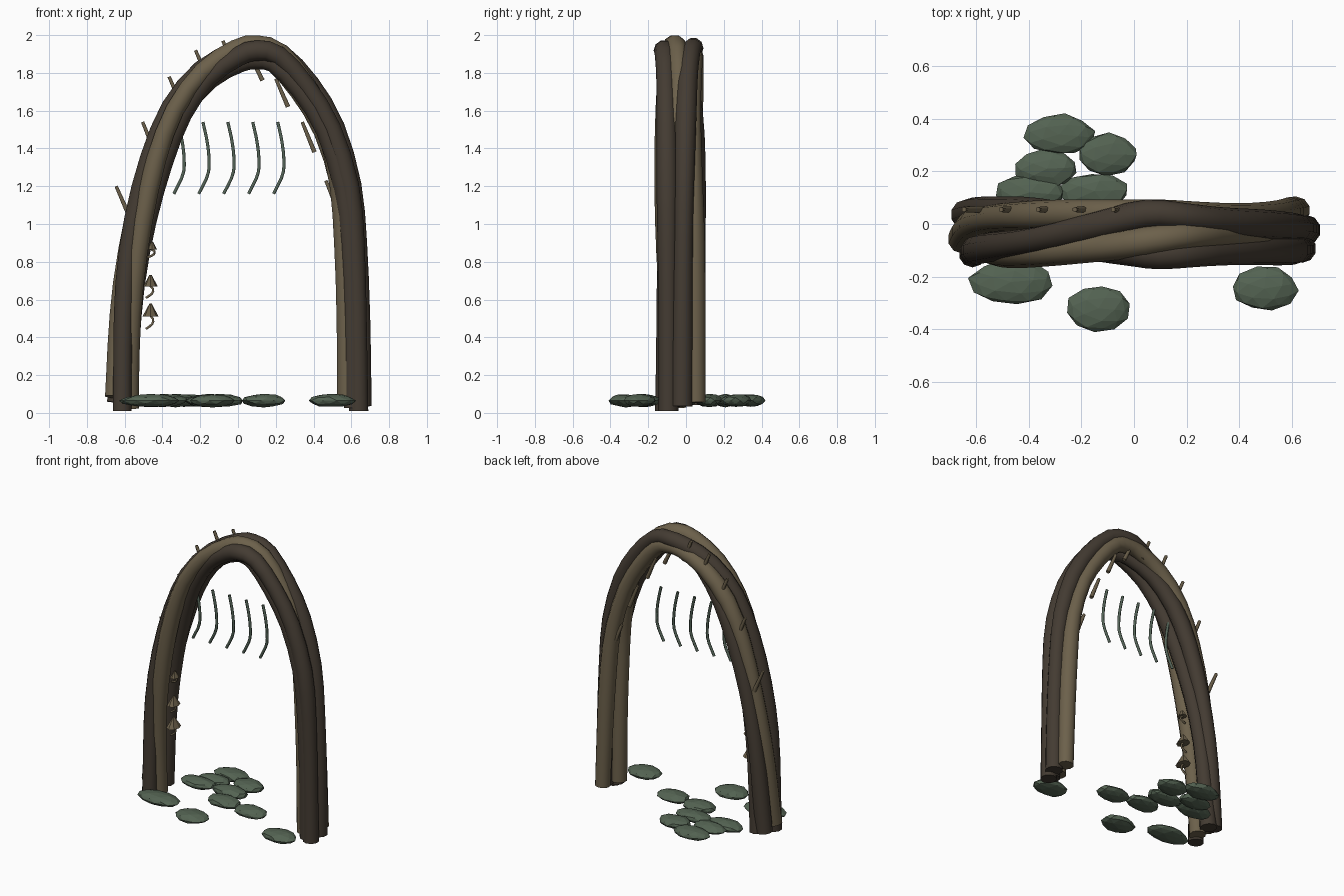
import bpy, bmesh, math, random
from mathutils import Vector

if "Cube" in bpy.data.objects:
    bpy.data.objects.remove(bpy.data.objects["Cube"])

random.seed(4)


def material(name, color):
    m = bpy.data.materials.new(name)
    m.diffuse_color = (*color, 1)
    m.use_nodes = True
    m.node_tree.nodes["Principled BSDF"].inputs["Base Color"].default_value = m.diffuse_color
    return m


DARK = material("dark bark", (0.057, 0.044, 0.032))
LIGHT = material("light bark", (0.150, 0.118, 0.070))
STONE = material("mossy stone", (0.088, 0.125, 0.085))
VINE = material("vine green", (0.090, 0.130, 0.098))


def finish(name, bm, mat, smooth=True):
    bmesh.ops.recalc_face_normals(bm, faces=bm.faces)
    mesh = bpy.data.meshes.new(name)
    bm.to_mesh(mesh)
    bm.free()
    mesh.materials.append(mat)
    ob = bpy.data.objects.new(name, mesh)
    bpy.context.collection.objects.link(ob)
    if smooth:
        bpy.ops.object.select_all(action='DESELECT')
        ob.select_set(True)
        bpy.context.view_layer.objects.active = ob
        bpy.ops.object.shade_smooth_by_angle(angle=math.radians(62))
    return ob


def catmull(pts, u):
    """Point on a smooth curve through pts, u in 0..1."""
    s = min(max(u, 0), 1) * (len(pts) - 1)
    i = min(int(s), len(pts) - 2)
    f = s - i
    b, c = pts[i], pts[i + 1]
    a = pts[i - 1] if i else b * 2 - c
    d = pts[i + 2] if i + 2 < len(pts) else c * 2 - b
    return 0.5 * (2 * b + (c - a) * f + (2 * a - 5 * b + 4 * c - d) * f * f
                  + (3 * b - a - 3 * c + d) * f ** 3)


def tube(name, path, radii, sides, mat):
    """Capped tube along a path that runs mostly in the XZ plane."""
    bm = bmesh.new()
    rings = []
    for i, p in enumerate(path):
        tan = (path[min(i + 1, len(path) - 1)] - path[max(i - 1, 0)]).normalized()
        side = Vector((0, 1, 0))
        side = (side - tan * side.dot(tan)).normalized()
        up = tan.cross(side)
        rings.append([bm.verts.new(p + radii[i] * (side * math.cos(k * math.tau / sides)
                                                   + up * math.sin(k * math.tau / sides)))
                      for k in range(sides)])
    for a, b in zip(rings, rings[1:]):
        for k in range(sides):
            j = (k + 1) % sides
            bm.faces.new((a[k], a[j], b[j], b[k]))
    bm.faces.new(rings[0])
    bm.faces.new(rings[-1])
    return finish(name, bm, mat)


# Arch centre line
CENTRE_Y = -0.03
arch = [Vector((x, CENTRE_Y, z)) for x, z in (
    (-0.615, 0.03), (-0.60, 0.35), (-0.575, 0.68), (-0.52, 1.02), (-0.435, 1.34),
    (-0.325, 1.60), (-0.17, 1.79), (0.0, 1.89), (0.10, 1.91), (0.21, 1.88),
    (0.35, 1.72), (0.475, 1.50), (0.565, 1.20), (0.595, 0.90), (0.608, 0.50), (0.613, 0.03))]

# Stems woven around the centre line: angle keys from left foot to right foot
# (0 = outside of the arch, 90 = back), pull towards the core, end heights
STEPS = 30
stems = (
    ("light_stem_back", LIGHT, (-20, 30, 50, 120, 138, 122, 85), {}, 0.06, 0.03),
    ("dark_stem_back", DARK, (52, 90, 130, 190, 235, 260, 262), {5: 0.75, 6: 0.75}, 0.03, 0.0),
    ("dark_stem_front", DARK, (124, 150, 205, 275, 295, 305, 310), {}, 0.02, -0.015),
    ("light_stem_front", LIGHT, (196, 240, 285, 335, 350, 212, 212), {4: 0.5}, 0.0, 0.03),
    ("dark_stem_middle", DARK, (268, 310, 340, 415, 385, 372, 365), {}, -0.015, 0.01))
for n, (name, mat, angles, pull, left_lift, right_lift) in enumerate(stems):
    keys = [Vector((math.cos(math.radians(a)), math.sin(math.radians(a)), 0)) * pull.get(k, 1)
            for k, a in enumerate(angles)]
    path, radii = [], []
    for i in range(STEPS + 1):
        t = i / STEPS
        tan = (catmull(arch, t + 0.01) - catmull(arch, t - 0.01)).normalized()
        out = Vector((-tan.z, 0, tan.x))
        off = catmull(keys, t)
        p = catmull(arch, t) + out * 0.040 * off.x + Vector((0, 0.083 * off.y, 0))
        if i == 0:
            p.z = 0.025 + left_lift
        elif i == STEPS:
            p.z = 0.025 + right_lift
        path.append(p)
        radii.append(0.054 + 0.003 * math.sin(t * 23 + n))
    tube(name, path, radii, 10, mat)

# Short twigs sticking out of the light stem: base x, base z, tip x, tip z
twigs = ((-0.575, 1.04, -0.645, 1.20), (-0.44, 1.38, -0.505, 1.54), (-0.30, 1.63, -0.365, 1.78),
         (-0.16, 1.77, -0.225, 1.92), (-0.02, 1.82, -0.08, 1.97), (0.13, 1.76, 0.06, 1.90),
         (0.265, 1.62, 0.20, 1.77), (0.405, 1.38, 0.34, 1.54), (0.53, 1.07, 0.465, 1.23))
for i, (x0, z0, x1, z1) in enumerate(twigs):
    tube(f"twig_{i}", [Vector((x0, 0.055, z0)), Vector((x1, 0.055, z1))], [0.014, 0.010], 6, LIGHT)

# Hanging vines
curl = [Vector(p) for p in ((0, 0, 1.54), (0.022, 0, 1.44), (0.033, 0, 1.34),
                            (0.026, 0, 1.26), (-0.022, 0, 1.16))]
for i in range(5):
    base = Vector((-0.318 + 0.132 * i, -0.02, 0))
    tube(f"hanging_vine_{i}", [base + catmull(curl, k / 10) for k in range(11)],
         [0.0095] * 11, 6, VINE)

# Small wide fungus caps with curled stalks on the inner left leg
for i, (x, z, r) in enumerate(((-0.455, 0.885, 0.026), (-0.463, 0.70, 0.038), (-0.463, 0.545, 0.042))):
    bm = bmesh.new()
    bmesh.ops.create_cone(bm, cap_ends=True, segments=8, radius1=r, radius2=0.006, depth=r * 1.6)
    for v in bm.verts:
        v.co = (x + v.co.x, -0.06 + 1.4 * v.co.y, z + v.co.z)
    finish(f"fungus_cap_{i}", bm, LIGHT, False)
    hook = [Vector(p) for p in ((x - 0.02, -0.06, z - 0.01), (x + 0.012, -0.06, z - 1.1 * r),
                                (x + 0.008, -0.06, z - 1.8 * r), (x - 0.025, -0.06, z - 2.4 * r))]
    tube(f"fungus_stalk_{i}", [catmull(hook, k / 6) for k in range(7)], [0.007] * 7, 6, LIGHT)

# Flat stepping stones: x, y, half width, half depth
stones = ((-0.285, 0.34, 0.135, 0.078), (-0.10, 0.265, 0.117, 0.082), (-0.33, 0.21, 0.122, 0.073),
          (-0.395, 0.12, 0.13, 0.073), (-0.15, 0.125, 0.135, 0.07), (-0.09, -0.02, 0.125, 0.078),
          (0.135, -0.05, 0.122, 0.078), (-0.467, -0.22, 0.158, 0.088),
          (-0.135, -0.32, 0.122, 0.09), (0.495, -0.245, 0.126, 0.085))
for i, (x, y, rx, ry) in enumerate(stones):
    bm = bmesh.new()
    bmesh.ops.create_icosphere(bm, subdivisions=2, radius=1)
    turn = random.uniform(-0.3, 0.3)
    for v in bm.verts:
        n = v.co * random.uniform(0.92, 1.05)
        a = math.atan2(n.y, n.x) + turn
        h = math.hypot(n.x, n.y)
        v.co = (x + rx * h * math.cos(a), y + ry * h * math.sin(a), 0.065 + 0.035 * n.z)
    finish(f"stone_{i}", bm, STONE, False)
